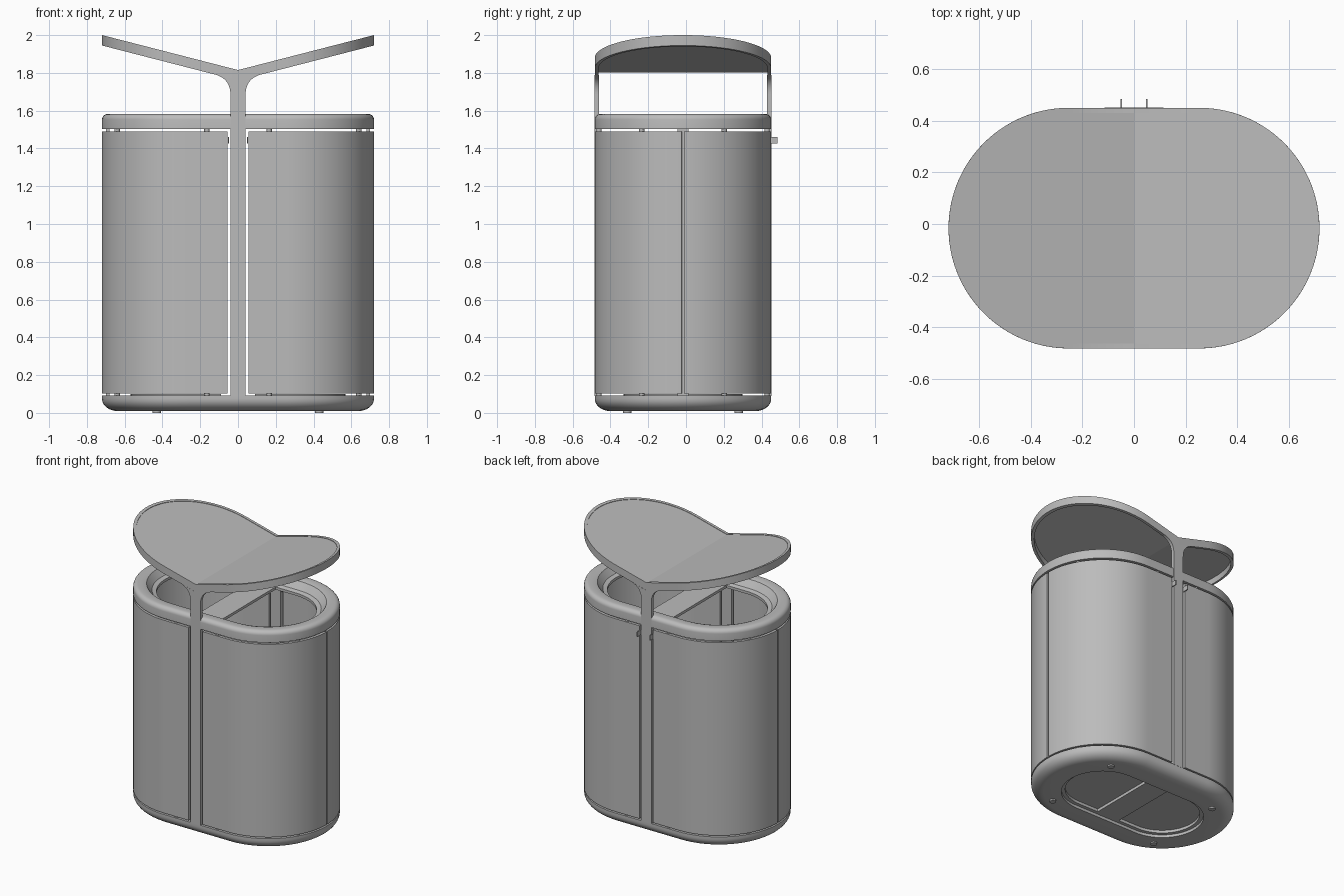
import bpy, bmesh, math

if "Cube" in bpy.data.objects:
    bpy.data.objects.remove(bpy.data.objects["Cube"])

CY, HX, R = -0.016, 0.253, 0.467      # plan centre, half straight length, end radius
grey = bpy.data.materials.new("light_grey")
grey.diffuse_color = (0.5, 0.5, 0.5, 1)
grey.use_nodes = True
grey.node_tree.nodes["Principled BSDF"].inputs["Base Color"].default_value = grey.diffuse_color


def finish(name, bm, smooth=True):
    bmesh.ops.remove_doubles(bm, verts=bm.verts, dist=1e-5)
    bmesh.ops.recalc_face_normals(bm, faces=bm.faces)
    me = bpy.data.meshes.new(name)
    bm.to_mesh(me)
    bm.free()
    me.materials.append(grey)
    ob = bpy.data.objects.new(name, me)
    bpy.context.collection.objects.link(ob)
    if smooth:
        bpy.ops.object.select_all(action='DESELECT')
        ob.select_set(True)
        bpy.context.view_layer.objects.active = ob
        bpy.ops.object.shade_smooth_by_angle(angle=math.radians(30))
    return ob


def stadium(r, n=40):
    """Closed oval outline, with points on the x = 0 fold line."""
    right = [(HX + r * math.cos(a), r * math.sin(a))
             for a in (math.pi * (i / n - 0.5) for i in range(n + 1))]
    left = [(-x, -y) for x, y in right]
    return [(x, y + CY) for x, y in [(0, -r)] + right + [(0, r)] + left]


def loft(name, sections, closed=True, height=lambda x: 0):
    """Skin oval outlines given as (radius, z); closed ring or capped solid."""
    bm = bmesh.new()
    rings = [[bm.verts.new((x, y, z + height(x))) for x, y in stadium(r)] for r, z in sections]
    pairs = list(zip(rings, rings[1:])) + ([(rings[-1], rings[0])] if closed else [])
    for a, b in pairs:
        for i in range(len(a)):
            j = (i + 1) % len(a)
            bm.faces.new((a[i], a[j], b[j], b[i]))
    if not closed:
        bm.faces.new(rings[0])
        bm.faces.new(rings[-1])
    return finish(name, bm)


def extrude(name, pts, vec, smooth=True):
    bm = bmesh.new()
    f = bm.faces.new([bm.verts.new(p) for p in pts])
    g = bmesh.ops.extrude_face_region(bm, geom=[f])
    bmesh.ops.translate(bm, vec=vec, verts=[v for v in g["geom"] if isinstance(v, bmesh.types.BMVert)])
    return finish(name, bm, smooth)


def box(name, x0, x1, y0, y1, z0, z1):
    return extrude(name, [(x0, y0, z0), (x1, y0, z0), (x1, y1, z0), (x0, y1, z0)], (0, 0, z1 - z0), False)


def peg(name, x, y, r, z0, z1):
    pts = [(x + r * math.cos(t * math.pi / 8), y + r * math.sin(t * math.pi / 8), z0) for t in range(16)]
    return extrude(name, pts, (0, 0, z1 - z0))


def quarter(a, b, k=8):
    """Quarter ellipse from point a (flat) to point b (vertical)."""
    return [(a[0] + (b[0] - a[0]) * math.sin(t), b[1] + (a[1] - b[1]) * math.cos(t))
            for t in (i * math.pi / 2 / k for i in range(k + 1))]


# Base with rounded lower edge and stepped recess underneath
loft("base", [(0.245, 0.05), (0.245, 0.03), (0.27, 0.03), (0.27, 0.01)]
     + quarter((0.385, 0.01), (R, 0.075)) + [(R, 0.092)], closed=False)
box("base_underside_bridge", -0.09, 0.09, CY - 0.245, CY + 0.245, 0.03, 0.055)

# Top rim: rounded crest, inner slope and flat inner lip
crest = quarter((0.435, 1.583), (R, 1.553), 6)[::-1]
loft("top_rim", [(0.315, 1.503), (R, 1.503)] + crest
     + [(0.40, 1.583), (0.38, 1.577), (0.345, 1.53), (0.315, 1.522)])
box("top_divider", -0.09, 0.09, CY - 0.33, CY + 0.33, 1.503, 1.522)

# Raised bin seats on the base, hinge pegs and feet
for s in (-1, 1):
    side = "right" if s > 0 else "left"
    seat = [(s * 0.09, CY - 0.315, 0.09)]
    seat += [(s * (HX + 0.315 * math.cos(a)), CY + 0.315 * math.sin(a), 0.09)
             for a in (math.pi * (i / 24 - 0.5) for i in range(25))]
    seat.append((s * 0.09, CY + 0.315, 0.09))
    extrude(side + "_bin_seat", seat, (0, 0, 0.01))
    box(side + "_end_post", min(s * 0.68, s * 0.70), max(s * 0.68, s * 0.70), CY - 0.03, CY + 0.03, 0.09, 1.505)
    box(side + "_door_handle", s * 0.05 - 0.003, s * 0.05 + 0.003, 0.43, 0.485, 1.425, 1.46)
    for t in (-1, 1):
        end = side + ("_back" if t > 0 else "_front")
        # Curved door panel, one per quarter
        pts = []
        for r, rev in ((R, False), (R - 0.02, True)):
            path = [(0.055, r)] + [(HX + r * math.sin(a), r * math.cos(a))
                                   for a in (i / 32 * (math.pi / 2 - 0.014) for i in range(33))]
            pts += path[::-1] if rev else path
        extrude(end + "_door", [(s * x, CY + t * y, 0.102) for x, y in pts], (0, 0, 1.388))
        for k, (x, y) in enumerate(((0.165, 0.445), (0.64, 0.218))):
            peg(f"{end}_upper_peg_{k}", s * x, CY + t * y, 0.014, 1.48, 1.506)
            peg(f"{end}_lower_peg_{k}", s * x, CY + t * y, 0.014, 0.088, 0.11)
        peg(end + "_foot", s * 0.43, CY + t * 0.295, 0.022, 0, 0.015)

# Front and back posts flaring into the canopy skirt
flare = []
for i in range(13):
    t = i / 12
    flare.append((0.04 * (1 - t) ** 2 + 0.08 * t * (1 - t) + 0.115 * t * t,
                  1.685 * (1 - t) ** 2 + 2 * 1.765 * t * (1 - t) + 1.7896 * t * t))
half = [(0.04, 0.09)] + flare
prof = half + [(0, 1.76)] + [(-x, z) for x, z in half[::-1]]
for name, y, d in (("front_post", CY - R - 0.001, 0.023), ("back_post", CY + R + 0.001, -0.023)):
    extrude(name, [(x, y, z) for x, z in prof], (0, d, 0))

# V-shaped canopy: thin roof sheet inside a deeper skirt
vee = lambda x: 0.257 * abs(x)
loft("canopy_skirt", [(R, 1.76), (R, 1.815), (R - 0.02, 1.815), (R - 0.02, 1.76)], height=vee)
bm = bmesh.new()
for s in (-1, 1):
    for z in (1.812, 1.803):
        pts = [p for p in stadium(R - 0.015) if s * p[0] >= 0]
        if s > 0:
            pts = pts
        else:
            pts = [(-x, y) for x, y in stadium(R - 0.015) if x >= 0]
        bm.faces.new([bm.verts.new((x, y, z + vee(x))) for x, y in pts][::(1 if (z > 1.81) == (s > 0) else -1)])
me = bpy.data.meshes.new("canopy_roof")
bm.to_mesh(me)
bm.free()
me.materials.append(grey)
bpy.context.collection.objects.link(bpy.data.objects.new("canopy_roof", me))
